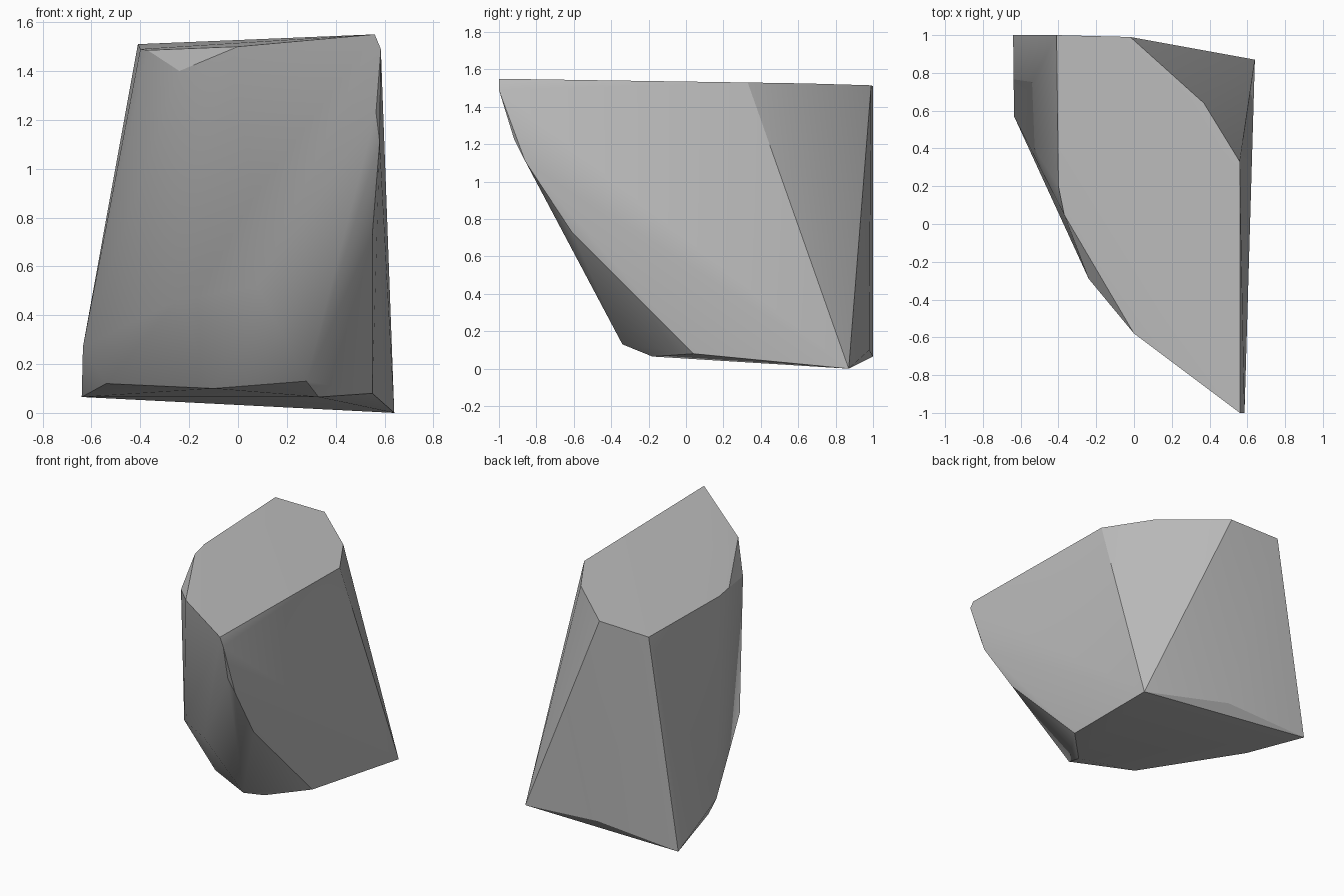
import bpy
import bmesh
from math import radians

default = bpy.data.objects.get("Cube")
if default:
    bpy.data.objects.remove(default, do_unlink=True)

# Stone material
stone = bpy.data.materials.new("stone_grey")
stone.use_nodes = True
colour = (0.5, 0.5, 0.5, 1.0)
stone.diffuse_color = colour
bsdf = stone.node_tree.nodes["Principled BSDF"]
bsdf.inputs["Base Color"].default_value = colour
bsdf.inputs["Roughness"].default_value = 0.9

# Corners of the chipped boulder
top_rim = [(-.41, 1, 1.51), (-.02, .99, 1.515), (.37, .64, 1.525), (.56, .33, 1.53),
           (.56, -1, 1.55), (0, -.58, 1.50), (-.37, .05, 1.485), (-.40, .2, 1.49)]
front_chips = [(.585, -1, 1.49), (.565, -.92, 1.23), (.58, -.86, 1.11), (.55, -.61, .73),
               (-.24, -.29, 1.40), (.08, -.49, .52), (-.25, -.24, .46), (-.635, .57, .27)]
base_rim = [(.64, .87, 0), (.55, .04, .08), (.33, -.18, .065), (.28, -.34, .13),
            (-.10, -.11, .10), (-.39, .30, .125), (-.54, .52, .12),
            (-.64, 1, .065), (0, .98, .10)]

# Wrap the corners in a convex shell
bm = bmesh.new()
for corner in top_rim + front_chips + base_rim:
    bm.verts.new(corner)
hull = bmesh.ops.convex_hull(bm, input=bm.verts[:])
loose = [v for v in bm.verts if not v.link_faces]
bmesh.ops.delete(bm, geom=loose, context='VERTS')

# Merge nearly flat triangles into broad facets
bmesh.ops.dissolve_limit(bm, angle_limit=radians(2), verts=bm.verts[:], edges=bm.edges[:])
bmesh.ops.recalc_face_normals(bm, faces=bm.faces[:])

mesh = bpy.data.meshes.new("boulder")
bm.to_mesh(mesh)
bm.free()
mesh.materials.append(stone)
boulder = bpy.data.objects.new("boulder", mesh)
bpy.context.collection.objects.link(boulder)

# Soft shading over shallow facets, sharp edges elsewhere
bpy.ops.object.select_all(action='DESELECT')
boulder.select_set(True)
bpy.context.view_layer.objects.active = boulder
bpy.ops.object.shade_smooth_by_angle(angle=radians(30))
